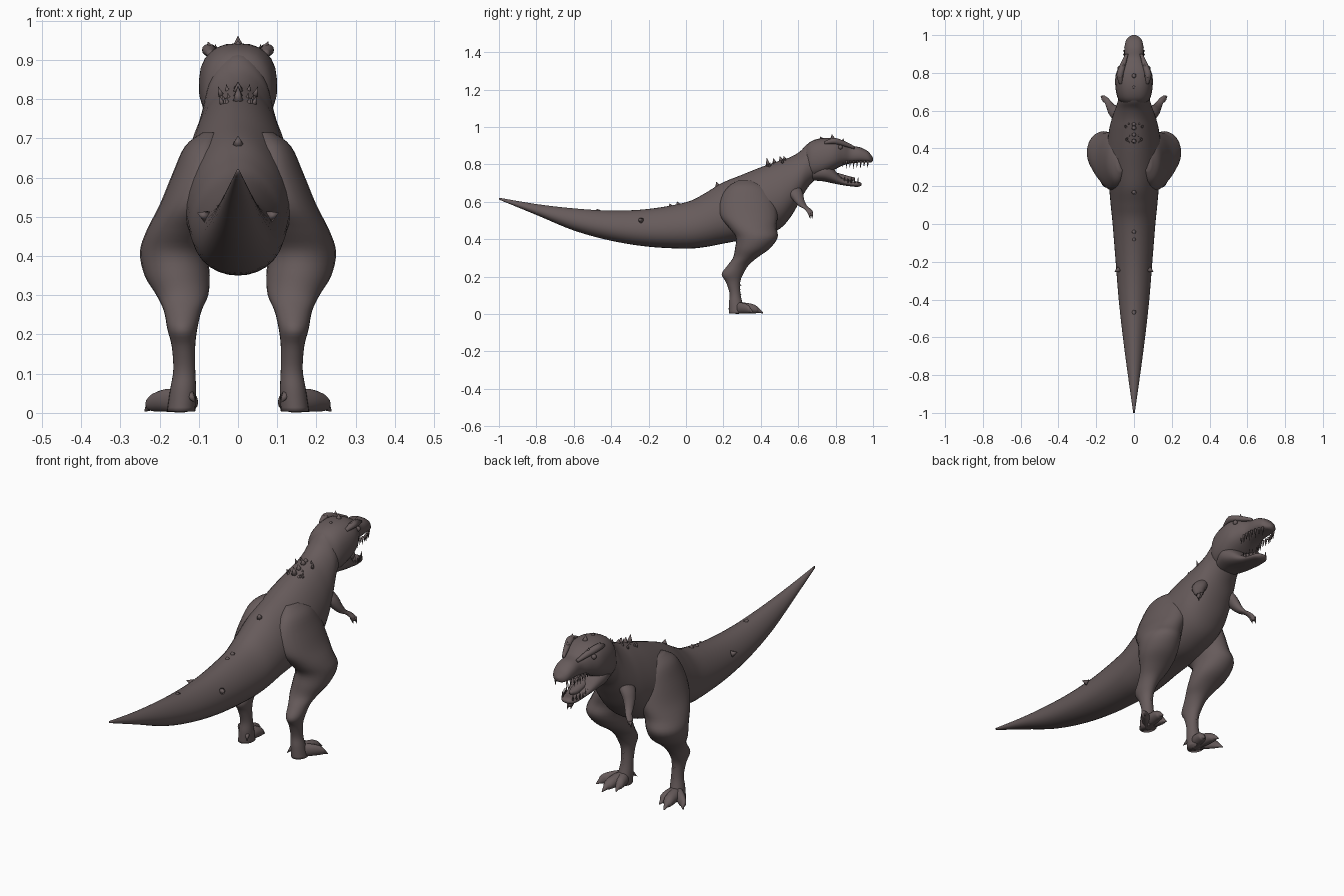
import bpy, bmesh, math, random
from mathutils import Vector

random.seed(4)
hide = bpy.data.materials.new("grey_brown_hide")
hide.diffuse_color = (0.135, 0.105, 0.105, 1)


def finish(name, bm, mirror=False):
    """Turn a bmesh into a smooth object, optionally mirrored across x."""
    bmesh.ops.recalc_face_normals(bm, faces=bm.faces)
    for f in bm.faces:
        f.smooth = True
    mesh = bpy.data.meshes.new(name)
    bm.to_mesh(mesh)
    bm.free()
    mesh.materials.append(hide)
    ob = bpy.data.objects.new(name, mesh)
    bpy.context.collection.objects.link(ob)
    if mirror:
        ob.modifiers.new("mirror", "MIRROR")
    return ob


def spline(rows, steps):
    """Catmull-Rom interpolation of rows of numbers."""
    out = []
    for i in range(len(rows) - 1):
        p0, p1 = rows[max(i - 1, 0)], rows[i]
        p2, p3 = rows[i + 1], rows[min(i + 2, len(rows) - 1)]
        for s in range(steps):
            t = s / steps
            out.append([0.5 * (2 * b + (c - a) * t + (2 * a - 5 * b + 4 * c - d) * t * t
                               + (3 * b - a - 3 * c + d) * t ** 3)
                        for a, b, c, d in zip(p0, p1, p2, p3)])
    return out + [list(rows[-1])]


def loft(bm, rows, axis, egg=0.0, power=1.0, sides=24, steps=4):
    """Rows are (x, y, z, half width, half depth); rings lie across the axis."""
    rings = []
    for x, y, z, a, b in spline(rows, steps):
        ring = []
        for k in range(sides):
            t = 2 * math.pi * k / sides
            c, s = math.cos(t), math.sin(t)
            c = math.copysign(abs(c) ** power, c)
            s = math.copysign(abs(s) ** power, s)
            u, v = max(a, .001) * c * (1 - egg * s), max(b, .001) * s
            co = (x + u, y, z + v) if axis == "Y" else (x + u, y + v, z)
            ring.append(bm.verts.new((co[0], co[1], max(co[2], 0))))
        rings.append(ring)
    for r, q in zip(rings, rings[1:]):
        for k in range(sides):
            n = (k + 1) % sides
            bm.faces.new((r[k], r[n], q[n], q[k]))
    bm.faces.new(rings[0])
    bm.faces.new(rings[-1])


def profile(rows):
    """Convert (y, top, bottom, half width) into loft rows."""
    return [(0, y, (t + b) / 2, w, (t - b) / 2) for y, t, b, w in rows]


def spike(bm, base, tip, radius, sides=7):
    base, tip = Vector(base), Vector(tip)
    u = (tip - base).orthogonal().normalized()
    v = (tip - base).normalized().cross(u)
    ring = [bm.verts.new(base + radius * (u * math.cos(t) + v * math.sin(t)))
            for t in (2 * math.pi * k / sides for k in range(sides))]
    top = bm.verts.new(tip)
    for k in range(sides):
        bm.faces.new((ring[k], ring[(k + 1) % sides], top))
    bm.faces.new(ring)


# Tail, trunk and neck in one sweep
bm = bmesh.new()
loft(bm, profile([
    (-1, .622, .612, .004), (-.8, .588, .53, .032), (-.6, .565, .447, .058),
    (-.4, .553, .392, .08), (-.2, .562, .36, .096), (0, .598, .35, .112),
    (.1, .645, .358, .122), (.19, .70, .375, .13), (.3, .745, .395, .142),
    (.4, .785, .41, .142), (.5, .82, .455, .13), (.56, .84, .52, .115),
    (.61, .87, .605, .098), (.65, .91, .675, .085), (.7, .93, .73, .075)]),
    "Y", egg=.16, sides=32, steps=5)
finish("body_and_tail", bm)

# Skull with narrow snout
bm = bmesh.new()
loft(bm, profile([
    (.63, .875, .76, .045), (.66, .918, .73, .083), (.72, .94, .735, .098),
    (.79, .94, .77, .097), (.84, .925, .795, .074), (.88, .9, .805, .054),
    (.93, .892, .81, .051), (.97, .872, .81, .043), (.99, .85, .811, .028),
    (1, .835, .82, .008)]), "Y", egg=.06, power=.82)
finish("skull", bm)

# Open lower jaw
bm = bmesh.new()
loft(bm, profile([
    (.67, .80, .715, .065), (.73, .81, .71, .086), (.78, .785, .70, .076),
    (.83, .732, .69, .055), (.88, .71, .683, .044), (.92, .708, .68, .034),
    (.938, .70, .688, .014)]), "Y", power=.85)
finish("lower_jaw", bm)

bm = bmesh.new()
loft(bm, profile([(.77, .765, .73, .03), (.82, .752, .715, .028),
                  (.87, .738, .705, .022), (.9, .73, .715, .008)]), "Y", sides=12)
finish("tongue", bm)

# Teeth along both jaws
bm = bmesh.new()
for i in range(8):
    y = .84 + .019 * i
    x = .052 - .022 * max(0, (y - .92) / .06)
    spike(bm, (x, y, .82), (x * .95, y - .003, .782 - .008 * (i % 2)), .006, 5)
for i in range(6):
    y = .83 + .018 * i
    x = .045 - .02 * max(0, (y - .87) / .06)
    spike(bm, (x, y, .70), (x, y, .732 + .007 * (i % 2)), .005, 5)
finish("teeth", bm, True)

# Brow ridges, eyes and head crest
bm = bmesh.new()
loft(bm, [(.07, .74, .915, .008, .008), (.074, .79, .925, .018, .016),
          (.06, .84, .913, .016, .015), (.038, .9, .89, .008, .008)], "Y", sides=12)
finish("brow_ridge", bm, True)
bm = bmesh.new()
bmesh.ops.create_uvsphere(bm, u_segments=12, v_segments=8, radius=.012)
bmesh.ops.translate(bm, verts=bm.verts, vec=(.076, .825, .892))
finish("eye", bm, True)
bm = bmesh.new()
for s in (-1, 1):
    spike(bm, (s * .068, .785, .925), (s * .077, .775, .947), .014)
    spike(bm, (s * .055, .84, .915), (s * .058, .84, .94), .011)
spike(bm, (0, .785, .93), (0, .78, .962), .017)
spike(bm, (0, .73, .93), (0, .715, .95), .013)
finish("head_horns", bm)

# Small spines along the back and nubs beside the tail
bm = bmesh.new()
for y, z, h in ((.44, .79, .045), (.475, .80, .035), (.51, .815, .03), (.53, .82, .025),
                (.17, .682, .025), (-.04, .58, .022), (-.08, .57, .022), (-.47, .548, .015)):
    spike(bm, (0, y, z), (0, y - .008, z + h), .016)
for i in range(8):
    x, y = random.uniform(.02, .045), random.uniform(.42, .54)
    for s in (-1, 1):
        spike(bm, (s * x, y, .775 + (y - .42) * .35), (s * x * 1.2, y, .80 + (y - .42) * .35), .008)
for s in (-1, 1):
    spike(bm, (s * .08, -.24, .50), (s * .104, -.255, .51), .016)
finish("back_spines", bm)

# Hind leg: hip, thigh, calf, hock and shank
bm = bmesh.new()
loft(bm, [
    (.07, .32, .715, .02, .04), (.085, .325, .68, .05, .1), (.09, .33, .61, .077, .148),
    (.115, .335, .53, .085, .155), (.145, .355, .465, .088, .128), (.163, .378, .41, .087, .112),
    (.155, .355, .35, .083, .093), (.142, .315, .30, .066, .064), (.141, .278, .26, .048, .056),
    (.142, .248, .213, .038, .057), (.139, .252, .17, .03, .038), (.137, .262, .11, .028, .029),
    (.14, .266, .06, .033, .036), (.145, .275, .004, .036, .045)], "Z")
finish("hind_leg", bm, True)

# Three clawed toes and a rear spur
bm = bmesh.new()
for x, y in ((.118, .375), (.168, .412), (.236, .36)):
    def at(t):
        return .145 + (x - .145) * t, .265 + (y - .265) * t
    loft(bm, [(*at(t), z, a, b) for t, z, a, b in (
        (0, .03, .024, .03), (.3, .032, .03, .03), (.6, .029, .027, .026),
        (.76, .024, .022, .02), (.84, .02, .013, .014), (1, .006, .003, .003))],
        "Y", sides=14)
spike(bm, (.125, .25, .05), (.108, .225, .025), .014)
for z, y in ((.105, .288), (.13, .284), (.155, .288)):
    spike(bm, (.137, y - .012, z), (.137, y + .01, z), .012)
finish("foot_toes", bm, True)

# Tiny arm with two claws
bm = bmesh.new()
loft(bm, [
    (.07, .575, .69, .02, .03), (.09, .585, .65, .034, .04), (.112, .602, .61, .027, .031),
    (.128, .625, .578, .019, .023), (.143, .65, .562, .014, .018),
    (.158, .663, .545, .013, .017), (.164, .668, .525, .008, .011)], "Z", sides=14)
for x, y in ((.157, .66), (.168, .672)):
    spike(bm, (x, y, .54), (x + .006, y + .004, .508), .009)
finish("arm", bm, True)
